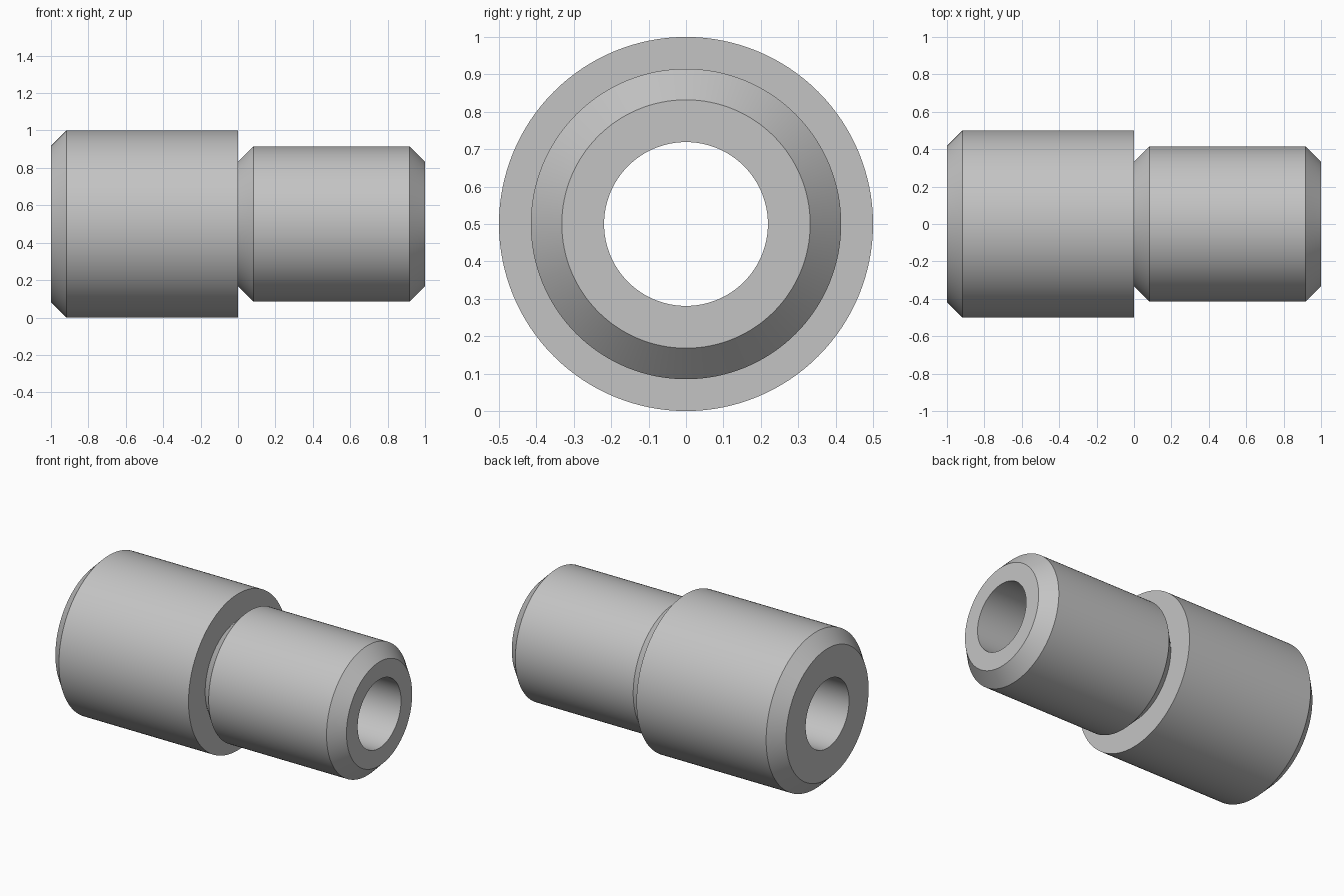
import bpy, bmesh
from math import cos, sin, tau

cube = bpy.data.objects.get("Cube")
if cube:
    bpy.data.objects.remove(cube, do_unlink=True)

SEGMENTS = 128
AXIS_Z = 0.5
BIG, SMALL, BORE, CHAMFER = 0.5, 0.415, 0.219, 0.083

# Plain steel
steel = bpy.data.materials.new("grey steel")
steel.use_nodes = True
steel.diffuse_color = (0.55, 0.55, 0.55, 1)
steel.node_tree.nodes["Principled BSDF"].inputs["Base Color"].default_value = steel.diffuse_color

# Closed section (x, radius): bore, wide body, shoulder, relief, narrow spigot
profile = [
    (-1, BORE), (-1, BIG - CHAMFER), (-1 + CHAMFER, BIG), (0, BIG),
    (0, SMALL - CHAMFER), (CHAMFER, SMALL), (1 - CHAMFER, SMALL),
    (1, SMALL - CHAMFER), (1, BORE),
]

# Revolve the section around the x axis
bm = bmesh.new()
rings = []
for x, r in profile:
    angles = [tau * i / SEGMENTS for i in range(SEGMENTS)]
    rings.append([bm.verts.new((x, r * cos(a), r * sin(a))) for a in angles])
for k, ring in enumerate(rings):
    following = rings[(k + 1) % len(rings)]
    for i in range(SEGMENTS):
        j = (i + 1) % SEGMENTS
        bm.faces.new((ring[i], ring[j], following[j], following[i]))
bmesh.ops.recalc_face_normals(bm, faces=bm.faces)

mesh = bpy.data.meshes.new("stepped_bushing")
bm.to_mesh(mesh)
bm.free()
mesh.materials.append(steel)
bushing = bpy.data.objects.new("stepped_bushing", mesh)
bushing.location.z = AXIS_Z
bpy.context.collection.objects.link(bushing)

# Smooth round walls, crisp chamfer edges
bpy.ops.object.select_all(action="DESELECT")
bushing.select_set(True)
bpy.context.view_layer.objects.active = bushing
bpy.ops.object.shade_smooth_by_angle(angle=0.5)
